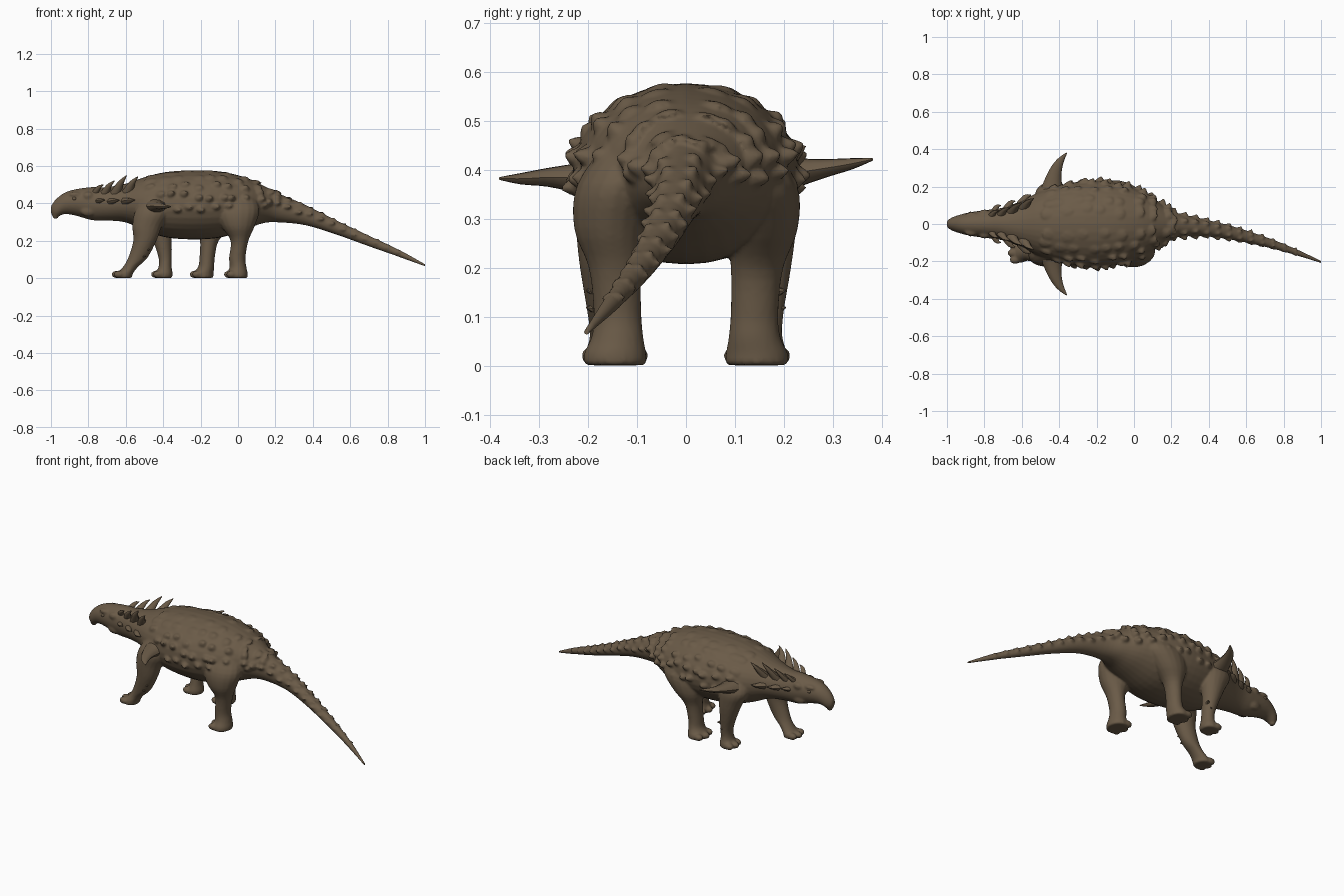
import bpy, bmesh, math, random
from mathutils import Vector

if "Cube" in bpy.data.objects:
    bpy.data.objects.remove(bpy.data.objects["Cube"])
random.seed(4)

hide = bpy.data.materials.new("brown hide")
hide.diffuse_color = (0.145, 0.104, 0.064, 1)
hide.use_nodes = True
hide.node_tree.nodes["Principled BSDF"].inputs["Base Color"].default_value = hide.diffuse_color


def finish(name, bm, angle=40):
    bmesh.ops.recalc_face_normals(bm, faces=bm.faces)
    me = bpy.data.meshes.new(name)
    bm.to_mesh(me)
    bm.free()
    me.materials.append(hide)
    ob = bpy.data.objects.new(name, me)
    bpy.context.collection.objects.link(ob)
    bpy.ops.object.select_all(action='DESELECT')
    ob.select_set(True)
    bpy.context.view_layer.objects.active = ob
    bpy.ops.object.shade_smooth_by_angle(angle=math.radians(angle))
    return ob


def ring(c, u, v, n):
    return [c + u * math.cos(2 * math.pi * i / n) + v * math.sin(2 * math.pi * i / n) for i in range(n)]


def loft(bm, rings):
    vs = [[bm.verts.new(p) for p in r] for r in rings]
    n = len(vs[0])
    for a, b in zip(vs, vs[1:]):
        for i in range(n):
            bm.faces.new((a[i], a[(i + 1) % n], b[(i + 1) % n], b[i]))
    bm.faces.new(vs[0])
    bm.faces.new(vs[-1])


def smooth(pts, steps):
    # Catmull-Rom through rows of numbers
    p = [pts[0]] + list(pts) + [pts[-1]]
    out = []
    for i in range(1, len(p) - 2):
        for s in range(steps):
            t = s / steps
            out.append([0.5 * (2 * b + (c - a) * t + (2 * a - 5 * b + 4 * c - d) * t * t
                               + (3 * b - a - 3 * c + d) * t ** 3)
                        for a, b, c, d in zip(*p[i - 1:i + 3])])
    return out + [list(pts[-1])]


# Body from beak to tail tip: x, centre y, bottom z, top z, half width
BODY = smooth([
    (-1.0, 0, .345, .385, .016), (-.975, 0, .325, .42, .034), (-.93, 0, .342, .455, .05),
    (-.87, 0, .335, .475, .064), (-.78, 0, .31, .487, .076), (-.70, 0, .308, .487, .088),
    (-.60, 0, .298, .505, .125), (-.50, 0, .255, .54, .175), (-.38, 0, .217, .568, .212),
    (-.22, 0, .207, .577, .232), (-.08, 0, .22, .568, .215), (.05, 0, .265, .535, .172),
    (.14, 0, .295, .493, .112), (.22, -.005, .298, .452, .068), (.36, -.018, .283, .392, .047),
    (.52, -.047, .235, .312, .037), (.70, -.095, .17, .227, .027), (.86, -.148, .114, .152, .017),
    (1.0, -.203, .064, .074, .005)], 4)

bm = bmesh.new()
loft(bm, [ring(Vector((x, y, (b + t) / 2)), Vector((0, w, 0)), Vector((0, 0, (t - b) / 2)), 32)
          for x, y, b, t, w in BODY])
merged = [finish("body", bm, 60)]


def surface(x, deg):
    # point and normal on the body at x
    for p, q in zip(BODY, BODY[1:]):
        if x <= q[0]:
            break
    f = (x - p[0]) / (q[0] - p[0])
    _, y, b, t, w = [m + (n - m) * f for m, n in zip(p, q)]
    h, a = (t - b) / 2, math.radians(deg)
    pos = Vector((x, y + w * math.cos(a), (b + t) / 2 + h * math.sin(a)))
    return pos, Vector((0, math.cos(a) / w, math.sin(a) / h)).normalized()


def scute(bm, x, deg, length, width, height, lean):
    p, n = surface(x, deg)
    fwd = Vector((1, 0, 0))
    side = fwd.cross(n)
    k = random.uniform(.7, 1.3)
    rings = []
    for s, up, back in ((1, -.6, 0), (.6, .4, .35), (.1, 1, 1)):
        rings.append(ring(p + n * height * up * k + fwd * lean * back, fwd * length * s, side * width * s, 8))
    loft(bm, rings)


# Armour plates in rows along the back and flanks
bm = bmesh.new()
for deg, x0, x1, n, size, h in ((-4, -.34, .14, 8, .032, .022), (14, -.42, .17, 10, .034, .027),
                                (33, -.45, .18, 9, .036, .016), (52, -.46, .16, 9, .04, .008),
                                (72, -.44, .18, 8, .042, .005)):
    for side in (0, 1):
        for i in range(n):
            x = x0 + (x1 - x0) * (i + random.uniform(-.25, .25)) / (n - 1)
            d = deg + random.uniform(-5, 5)
            scute(bm, x, 180 - d if side else d, size, size * .8, h, .016)
# Tail plates shrink towards the tip
for deg in (8, 55, 125, 172):
    for i in range(12):
        f = i / 11
        s = 1 - .6 * f
        scute(bm, .2 + .66 * f, deg + random.uniform(-8, 8), .034 * s, .02 * s,
              (.021 if abs(deg - 90) > 50 else .01) * s, .02 * s)
merged.append(finish("armour", bm, 30))


def horn(bm, pts, n=10):
    # round tapering spike through rows of x, y, z, radius along x, radius across
    rows = smooth(pts, 3)
    rings = []
    for i, r in enumerate(rows):
        a, b = rows[max(i - 1, 0)], rows[min(i + 1, len(rows) - 1)]
        d = (Vector(b[:3]) - Vector(a[:3])).normalized()
        v = d.cross(Vector((1, 0, 0))).normalized()
        u = v.cross(d).normalized()
        rings.append(ring(Vector(r[:3]), u * r[3], v * r[4], n))
    loft(bm, rings)


# Large curved shoulder spikes
for side, name, dz in ((-1, "right", -.012), (1, "left", .018)):
    bm = bmesh.new()
    horn(bm, [(-.44, side * .14, .385, .075, .05), (-.435, side * .21, .387 + dz * .3, .052, .034),
              (-.42, side * .28, .392 + dz * .6, .034, .02), (-.395, side * .335, .394 + dz, .02, .012),
              (-.36, side * .38, .398 + dz * 1.3, .003, .003)])
    finish(name + "_shoulder_spike", bm)

# Neck spikes: an upper row sweeping up and back, a lower row of short ones
bm = bmesh.new()
for side in (-1, 1):
    for x, deg, dx, dy, dz, r in (
            (-.765, 48, .045, .02, .035, .02), (-.715, 46, .055, .03, .06, .024),
            (-.655, 44, .06, .04, .085, .028), (-.59, 42, .055, .04, .07, .028),
            (-.75, 10, .04, .02, .005, .02),
            (-.68, 8, .045, .03, .005, .024), (-.60, 6, .05, .03, .005, .026)):
        p, n = surface(x, deg if side > 0 else 180 - deg)
        d = Vector((dx, side * dy, dz))
        a, b, c = p - n * .02, p + d * .45 + n * .006, p + d
        horn(bm, [(*a, r * 1.1, r * .9), (*b, r * .6, r * .45), (*c, .002, .002)], 8)
finish("neck_spikes", bm, 50)


def ball(bm, pos, size):
    v = bmesh.ops.create_uvsphere(bm, u_segments=12, v_segments=8, radius=1)["verts"]
    bmesh.ops.scale(bm, vec=size, verts=v)
    bmesh.ops.translate(bm, vec=pos, verts=v)


# Brow ridges, cheeks and hooked beak
bm = bmesh.new()
for side in (-1, 1):
    ball(bm, (-.87, side * .044, .447), (.035, .02, .014))
    ball(bm, (-.80, side * .058, .44), (.03, .02, .022))
    ball(bm, (-.80, side * .05, .36), (.045, .022, .03))
horn(bm, [(-.97, 0, .37, .024, .03), (-.978, 0, .345, .02, .024), (-.973, 0, .318, .011, .014)], 10)
merged.append(finish("brows_and_beak", bm, 60))

# Eyes
bm = bmesh.new()
for side in (-1, 1):
    ball(bm, (-.875, side * .058, .425), (.011, .008, .009))
finish("eyes", bm, 60)


# Legs: rows of x, |y|, z, radius along x, radius along y
def leg(name, side, rows):
    bm = bmesh.new()
    loft(bm, [ring(Vector((x, side * y, z)), Vector((rx, 0, 0)), Vector((0, ry, 0)), 18)
              for x, y, z, rx, ry in smooth(rows, 4)])
    fx, fy, _, rx, ry = rows[-1]
    for k in (-1, 0, 1):  # toes
        ball(bm, (fx - rx * (.85 - .25 * abs(k)), side * (fy + k * ry * .74), .02), (.03, .021, .02))
    merged.append(finish(name, bm, 60))


leg("right_front_leg", -1, [
    (-.44, .13, .44, .06, .05), (-.455, .155, .36, .095, .07), (-.485, .165, .28, .08, .06),
    (-.498, .165, .20, .062, .052), (-.535, .16, .11, .052, .042), (-.575, .155, .06, .04, .042),
    (-.605, .155, .025, .044, .052), (-.61, .155, .001, .043, .05)])
leg("left_front_leg", 1, [
    (-.44, .13, .44, .06, .05), (-.44, .155, .36, .09, .07), (-.42, .165, .28, .07, .06),
    (-.405, .165, .20, .05, .05), (-.39, .16, .11, .035, .04), (-.39, .155, .06, .035, .042),
    (-.395, .155, .025, .046, .052), (-.398, .155, .001, .045, .05)])
leg("right_hind_leg", -1, [
    (.0, .10, .46, .08, .06), (-.005, .14, .37, .12, .083), (.0, .155, .28, .09, .074),
    (.008, .145, .20, .048, .054), (-.004, .14, .11, .044, .049), (.0, .14, .06, .045, .053),
    (-.002, .145, .025, .054, .064), (-.002, .145, .001, .053, .064)])
leg("left_hind_leg", 1, [
    (-.08, .11, .46, .09, .06), (-.09, .145, .37, .13, .083), (-.125, .155, .28, .095, .074),
    (-.153, .145, .20, .05, .054), (-.165, .14, .11, .041, .049), (-.17, .14, .06, .043, .053),
    (-.185, .145, .025, .054, .064), (-.185, .145, .001, .053, .064)])

# Fuse body, armour, head details and legs into one skin
bpy.ops.object.select_all(action='DESELECT')
for ob in merged:
    ob.select_set(True)
skin = merged[0]
bpy.context.view_layer.objects.active = skin
bpy.ops.object.join()
skin.name = "body_with_armour_and_legs"
skin.modifiers.clear()
rm = skin.modifiers.new("fuse", 'REMESH')
rm.mode, rm.voxel_size, rm.use_smooth_shade = 'VOXEL', .007, True
sm = skin.modifiers.new("soften", 'SMOOTH')
sm.factor, sm.iterations = .5, 2

# Thin tail end, too fine for the fused skin
bm = bmesh.new()
loft(bm, [ring(Vector((x, y, (b + t) / 2)), Vector((0, w, 0)), Vector((0, 0, (t - b) / 2)), 16)
          for x, y, b, t, w in BODY if x > .85])
finish("tail_tip", bm, 60)

# Small forearm spikes
bm = bmesh.new()
for side, x in ((-1, -.505), (1, -.385)):
    for z, dx in ((.15, .02), (.115, 0)):
        horn(bm, [(x + dx - .005, side * .18, z, .016, .014), (x + dx + .01, side * .203, z + .004, .002, .002)], 6)
finish("forearm_spikes", bm)
